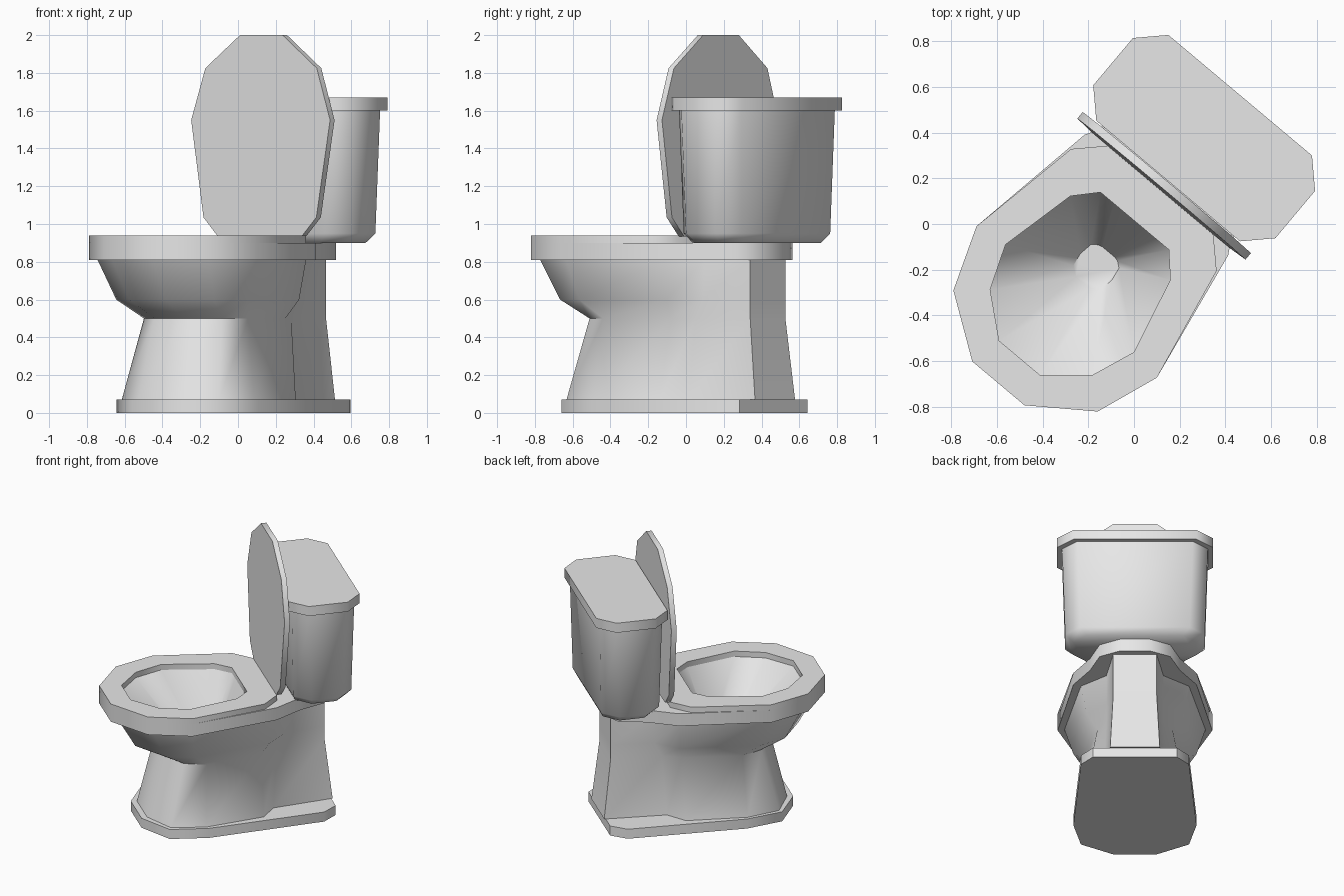
import bpy, bmesh, math
from mathutils import Matrix

if "Cube" in bpy.data.objects:
    bpy.data.objects.remove(bpy.data.objects["Cube"])

porcelain = bpy.data.materials.new("white_porcelain")
porcelain.diffuse_color = (0.8, 0.8, 0.8, 1)
porcelain.use_nodes = True
porcelain.node_tree.nodes["Principled BSDF"].inputs["Base Color"].default_value = porcelain.diffuse_color

# whole model is turned 40 degrees about z
PLACE = Matrix.Translation((-0.005, 0.004, 0)) @ Matrix.Rotation(math.radians(-40), 4, 'Z')


def loft(name, sections, cap_start=True, cap_end=True, closed=False, upright=False):
    """Skin mirrored half outlines, each given as (points, height)."""
    bm = bmesh.new()
    rings = []
    for half, h in sections:
        pts = list(half) + [(-u, v) for u, v in reversed(half)]
        if upright:   # outline stands vertically, leaning back slightly
            co = [(u, h + 0.012 * (w - 0.94), w) for u, w in pts]
        else:
            co = [(u, v, h) for u, v in pts]
        rings.append([bm.verts.new(c) for c in co])
    pairs = list(zip(rings, rings[1:]))
    if closed:
        pairs.append((rings[-1], rings[0]))
    for a, b in pairs:
        n = len(a)
        for i in range(n):
            j = (i + 1) % n
            bm.faces.new((a[i], a[j], b[j], b[i]))
    if cap_start and not closed:
        bm.faces.new(rings[0][::-1])
    if cap_end and not closed:
        bm.faces.new(rings[-1])
    bmesh.ops.recalc_face_normals(bm, faces=bm.faces)
    me = bpy.data.meshes.new(name)
    bm.to_mesh(me)
    bm.free()
    me.materials.append(porcelain)
    ob = bpy.data.objects.new(name, me)
    bpy.context.collection.objects.link(ob)
    ob.matrix_world = PLACE
    bpy.ops.object.select_all(action='DESELECT')
    ob.select_set(True)
    bpy.context.view_layer.objects.active = ob
    bpy.ops.object.shade_smooth_by_angle(angle=math.radians(50))
    return ob


def octagon(w, v0, v1, c):
    return [(w - c, v0), (w, v0 + c), (w, v1 - c), (w - c, v1)]


# foot plate
foot = [(.14, -.70), (.36, -.565), (.41, -.31), (.36, .50), (.28, .60)]
loft("foot_plate", [(foot, 0), (foot, .07)])

# pedestal, outer bowl and rear column
loft("pedestal", [
    ([(.13, -.66), (.335, -.55), (.385, -.32), (.33, .09), (.21, .19), (.165, .61)], .07),
    ([(.10, -.56), (.27, -.445), (.33, -.30), (.25, .10), (.19, .22), (.145, .56)], .50),
    ([(.125, -.74), (.34, -.59), (.41, -.40), (.32, .13), (.19, .27), (.145, .56)], .60),
    ([(.14, -.86), (.385, -.69), (.47, -.44), (.36, .14), (.19, .28), (.145, .56)], .81),
], cap_end=False)

# rim with rear shelf, running down into the basin
hole = [(.117, -.77), (.291, -.624), (.366, -.43), (.285, -.085), (.195, .012)]
hole7 = hole + [(.12, .012), (.05, .012)]
rim = [(.149, -.915), (.412, -.73), (.515, -.45), (.41, .16), (.30, .35), (.235, .535), (.10, .61)]
drain = [(.04, -.34), (.08, -.31), (.09, -.25), (.08, -.19), (.055, -.17), (.035, -.165), (.015, -.165)]
loft("rim_and_basin", [(hole7, .81), (rim, .81), (rim, .90), (hole7, .90), (drain, .48)],
     cap_start=False)

# seat ring
seat = [(.149, -.915), (.412, -.73), (.515, -.45), (.415, .075), (.30, .19)]
loft("seat", [(seat, .90), (seat, .94), (hole, .94), (hole, .90)], closed=True)

# raised seat lid
lid = [(.29, .935), (.39, 1.035), (.48, 1.55), (.385, 1.825), (.147, 2.0)]
loft("seat_lid", [(lid, .187), (lid, .224)], upright=True)

# water tank and its cover
loft("tank", [(octagon(.41, .31, .66, .09), .90),
              (octagon(.465, .285, .685, .10), .95),
              (octagon(.485, .27, .70, .10), 1.60)])
cover = octagon(.52, .24, .73, .11)
loft("tank_cover", [(cover, 1.60), (cover, 1.67)])
